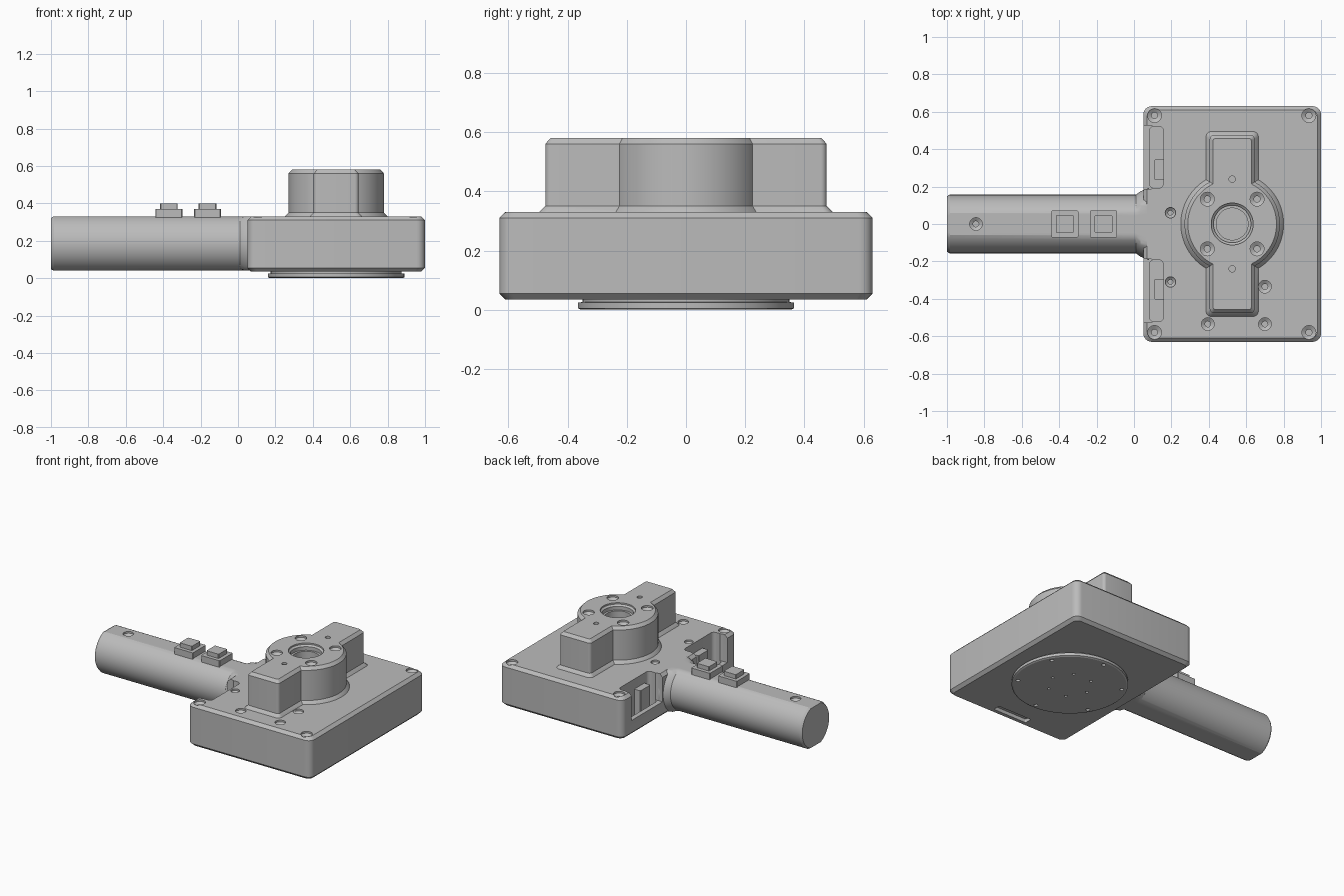
import bpy
import bmesh
from math import sin, cos, pi, radians

if "Cube" in bpy.data.objects:
    bpy.data.objects.remove(bpy.data.objects["Cube"])

grey = bpy.data.materials.new("plain grey")
grey.use_nodes = True
grey.diffuse_color = (0.5, 0.5, 0.5, 1)
grey.node_tree.nodes["Principled BSDF"].inputs["Base Color"].default_value = (0.5, 0.5, 0.5, 1)

HUB_X = 0.525
TOP = 0.33


def loft(name, rings):
    """Closed solid through a stack of matching rings."""
    bm = bmesh.new()
    loops = [[bm.verts.new(p) for p in ring] for ring in rings]
    for a, b in zip(loops, loops[1:]):
        for i in range(len(a)):
            j = (i + 1) % len(a)
            bm.faces.new((a[i], a[j], b[j], b[i]))
    bm.faces.new(loops[0][::-1])
    bm.faces.new(loops[-1])
    bmesh.ops.recalc_face_normals(bm, faces=bm.faces)
    mesh = bpy.data.meshes.new(name)
    bm.to_mesh(mesh)
    bm.free()
    mesh.materials.append(grey)
    ob = bpy.data.objects.new(name, mesh)
    bpy.context.collection.objects.link(ob)
    return ob


def lathe(name, x, y, profile, n=32):
    return loft(name, [[(x + r * cos(2 * pi * i / n), y + r * sin(2 * pi * i / n), z)
                        for i in range(n)] for r, z in profile])


def block(name, x, y, hx, hy, radius, levels, n=6):
    """Rounded rectangle prism; levels are (inset, z) pairs."""
    rings = []
    for inset, z in levels:
        r = max(radius - inset * 0.5, 0.004)
        ring = []
        for k, (sx, sy) in enumerate(((1, 1), (-1, 1), (-1, -1), (1, -1))):
            for i in range(n + 1):
                a = pi / 2 * (k + i / n)
                ring.append((x + sx * (hx - inset - r) + r * cos(a),
                             y + sy * (hy - inset - r) + r * sin(a), z))
        rings.append(ring)
    return loft(name, rings)


def combine(target, tool, operation="DIFFERENCE"):
    mod = target.modifiers.new("combine", "BOOLEAN")
    mod.operation = operation
    mod.solver = "EXACT"
    mod.object = tool
    bpy.context.view_layer.objects.active = target
    bpy.ops.object.modifier_apply(modifier=mod.name)
    bpy.data.objects.remove(tool)


def screw_hole(target, x, y, z, r=0.037):
    """Countersunk hole with a narrow bore."""
    combine(target, lathe("cutter", x, y, [(r * 0.45, z - 0.06), (r * 0.45, z - 0.025),
                                           (r, z - 0.012), (r, z + 0.05)], 24))


# Main housing with chamfered rims
housing = block("housing", HUB_X, 0, 0.475, 0.63, 0.045,
                [(0.02, 0.035), (0, 0.055), (0, 0.31), (0.02, TOP)])

# Connector pockets either side of the handle: outer notch, then deeper well
for s in (1, -1):
    combine(housing, block("cutter", 0.025, s * 0.357, 0.085, 0.17, 0.025, [(0, 0.14), (0, 0.4)]))
    combine(housing, block("cutter", 0.12, s * 0.357, 0.037, 0.165, 0.025, [(0, 0.075), (0, 0.4)]))

# Housing screws and small fixing holes
for x in (0.11, 0.935):
    for y in (0.58, -0.58):
        screw_hole(housing, x, y, TOP)
for x, y in ((0.395, -0.535), (0.7, -0.535), (0.7, -0.335)):
    screw_hole(housing, x, y, TOP, 0.034)
for y in (0.06, -0.31):
    screw_hole(housing, 0.195, y, TOP, 0.028)

# Slot in the underside
combine(housing, block("cutter", HUB_X, -0.56, 0.13, 0.025, 0.008, [(0, 0), (0, 0.06)]))

# Hub: round boss joined with a cross bar, both flared at the foot
levels = [(-0.024, 0.32), (-0.02, TOP), (0, 0.35), (0, 0.56), (0.018, 0.58)]
hub = lathe("hub", HUB_X, 0, [(0.255 - inset, z) for inset, z in levels], 96)
combine(hub, block("bar", HUB_X, 0, 0.12, 0.475, 0.02, levels), "UNION")

# Stepped bearing bore and hub holes
combine(hub, lathe("cutter", HUB_X, 0, [(0.085, 0.47), (0.085, 0.535), (0.1, 0.535),
                                        (0.1, 0.56), (0.112, 0.57), (0.112, 0.65)], 48))
for x in (-0.133, 0.133):
    for y in (-0.133, 0.133):
        screw_hole(hub, HUB_X + x, y, 0.58)
for y in (-0.24, 0.24):
    combine(hub, lathe("cutter", HUB_X, y, [(0.017, 0.53), (0.017, 0.65)], 16))

# Turntable disc under the housing
disc = lathe("base_disc", HUB_X, 0, [(0.355, 0), (0.365, 0.005), (0.365, 0.024),
                                     (0.35, 0.026), (0.35, 0.045)], 96)
for k in range(6):
    for radius, size, turn in ((0.33, 0.013, 30), (0.14, 0.01, 0)):
        a = radians(60 * k + turn)
        combine(disc, lathe("cutter", HUB_X + radius * cos(a), radius * sin(a),
                            [(size, -0.02), (size, 0.02)], 12))

# Handle: round grip flattened above and below, flared into the housing
grip = []
for x, r, flat in ((-1, 0.148, 0.137), (-0.985, 0.157, 0.145), (0.01, 0.157, 0.145),
                   (0.035, 0.175, 0.145), (0.08, 0.192, 0.145)):
    ring = []
    for i in range(64):
        a = 2 * pi * i / 64
        ring.append((x, r * cos(a), 0.185 + max(-flat, min(flat, r * sin(a)))))
    grip.append(ring)
handle = loft("handle", grip)
screw_hole(handle, -0.845, 0, TOP, 0.034)

parts = [housing, hub, disc, handle]

# Push buttons on the handle
for i, x in enumerate((-0.37, -0.163)):
    parts.append(block(f"button_base_{i + 1}", x, 0, 0.072, 0.072, 0.004, [(0, 0.32), (0, 0.37)], 1))
    parts.append(block(f"button_cap_{i + 1}", x, 0, 0.047, 0.047, 0.004, [(0, 0.365), (0, 0.4)], 1))

# Connectors inside the pockets
for side, y in (("left", 0.29), ("right", -0.35)):
    parts.append(block(f"connector_{side}", 0.135, y, 0.025, 0.055, 0.004, [(0, 0.07), (0, 0.26)], 1))

# Smooth curved surfaces while keeping edges crisp
bpy.ops.object.select_all(action="DESELECT")
for ob in parts:
    ob.select_set(True)
bpy.context.view_layer.objects.active = housing
bpy.ops.object.shade_smooth_by_angle(angle=radians(25))
